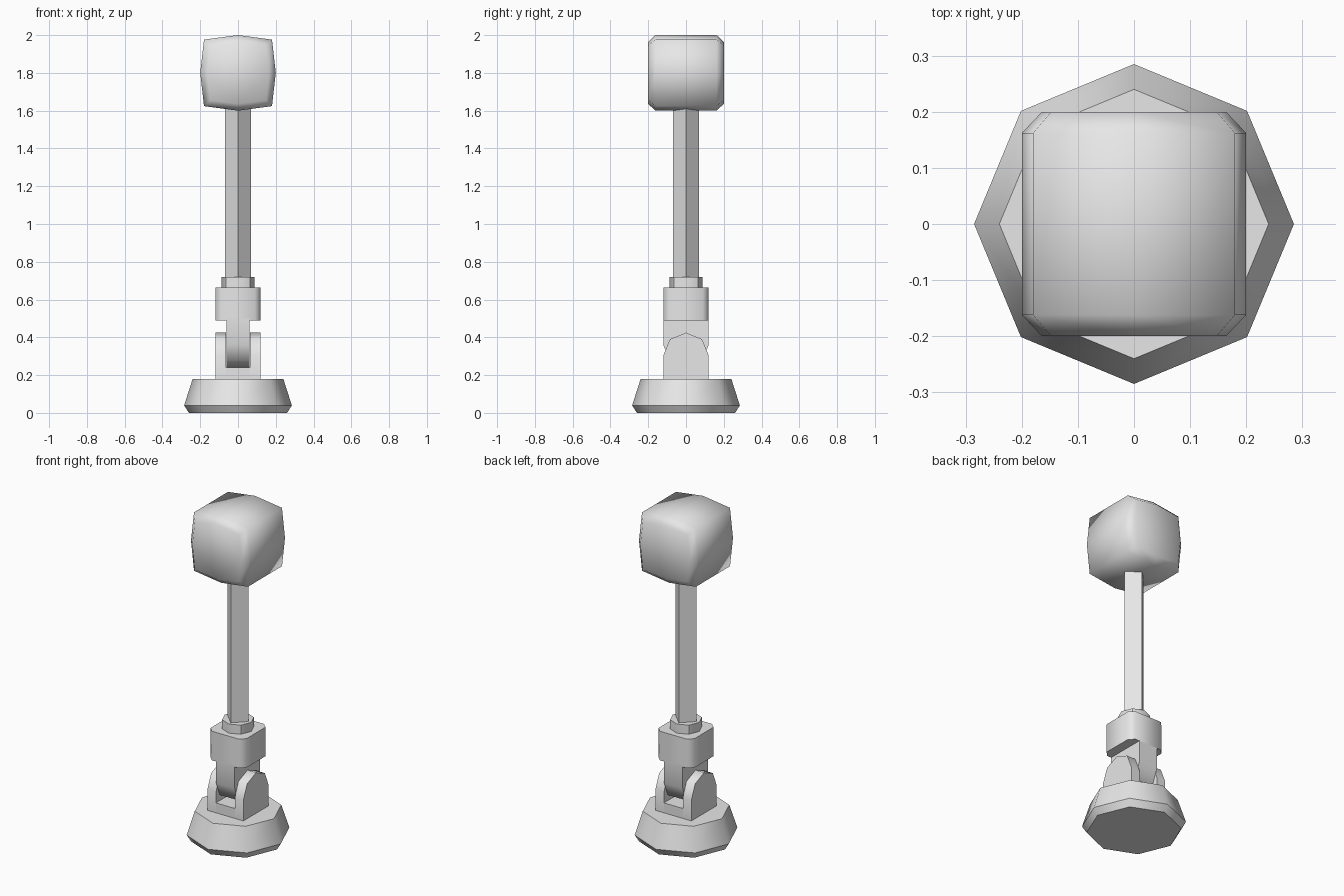
import bpy
import bmesh
from math import sin, cos, pi, radians

cube = bpy.data.objects.get("Cube")
if cube:
    bpy.data.objects.remove(cube, do_unlink=True)

grey = bpy.data.materials.new("light_grey")
grey.use_nodes = True
grey.diffuse_color = (0.8, 0.8, 0.8, 1)
grey.node_tree.nodes["Principled BSDF"].inputs["Base Color"].default_value = (0.8, 0.8, 0.8, 1)


def loft(name, rings, smooth=45):
    """Skin a stack of equal rings, cap both ends and shade by angle."""
    bm = bmesh.new()
    loops = [[bm.verts.new(p) for p in ring] for ring in rings]
    n = len(loops[0])
    for a, b in zip(loops, loops[1:]):
        for i in range(n):
            j = (i + 1) % n
            bm.faces.new((a[i], a[j], b[j], b[i]))
    bm.faces.new(loops[0][::-1])
    bm.faces.new(loops[-1])
    bmesh.ops.recalc_face_normals(bm, faces=bm.faces)
    mesh = bpy.data.meshes.new(name)
    bm.to_mesh(mesh)
    bm.free()
    mesh.materials.append(grey)
    obj = bpy.data.objects.new(name, mesh)
    bpy.context.collection.objects.link(obj)
    bpy.ops.object.select_all(action='DESELECT')
    obj.select_set(True)
    bpy.context.view_layer.objects.active = obj
    bpy.ops.object.shade_smooth_by_angle(angle=radians(smooth))
    return obj


def lathe(name, sides, profile):
    """Upright round part from (radius, height) pairs, corners on the axes."""
    return loft(name, [[(r * cos(2 * pi * i / sides), r * sin(2 * pi * i / sides), z)
                        for i in range(sides)] for r, z in profile])


def slab(name, outline, x0, x1):
    """Extrude a (y, z) outline along x."""
    return loft(name, [[(x, y, z) for y, z in outline] for x in (x0, x1)], 48)


def arch(flat_z, centre_z, direction):
    """Outline with one flat end and one half-octagon end."""
    r = 0.12
    arc = [(r * cos(i * pi / 4), centre_z + direction * r * sin(i * pi / 4)) for i in range(5)]
    return [(r, flat_z)] + arc + [(-r, flat_z)]


# Foot, collar and square pole turned corner-on
lathe("base", 8, [(0.26, 0), (0.285, 0.04), (0.24, 0.18)])
lathe("collar", 8, [(0.088, 0.66), (0.088, 0.72)])
lathe("pole", 4, [(0.069, 0.72), (0.069, 1.65)])

# Forked bracket: two rounded ears on a low floor
for side, name in ((1, "left"), (-1, "right")):
    slab("bracket_ear_" + name, arch(0.18, 0.305, 1), side * 0.063, side * 0.12)
slab("bracket_floor", [(-0.12, 0.18), (0.12, 0.18), (0.12, 0.24), (-0.12, 0.24)], -0.063, 0.063)

# Hinge tongue hanging into the fork
slab("hinge_tongue", arch(0.5, 0.36, -1), -0.062, 0.062)

# Socket block with cut vertical corners
h, c = 0.12, 0.09
corners = [(h, c), (c, h), (-c, h), (-h, c), (-h, -c), (-c, -h), (c, -h), (h, -c)]
loft("socket_block", [[(x, y, z) for x, y in corners] for z in (0.49, 0.665)], 48)

# Head: bulged square section along y with bevelled front and back
section = [(0.2, 0), (0.18, 0.176), (0, 0.2), (-0.18, 0.176),
           (-0.2, 0), (-0.18, -0.176), (0, -0.2), (0.18, -0.176)]
loft("head", [[(x * s, y, 1.8 + z * s) for x, z in section]
              for y, s in ((-0.2, 0.82), (-0.162, 1), (0.162, 1), (0.2, 0.82))], 55)
